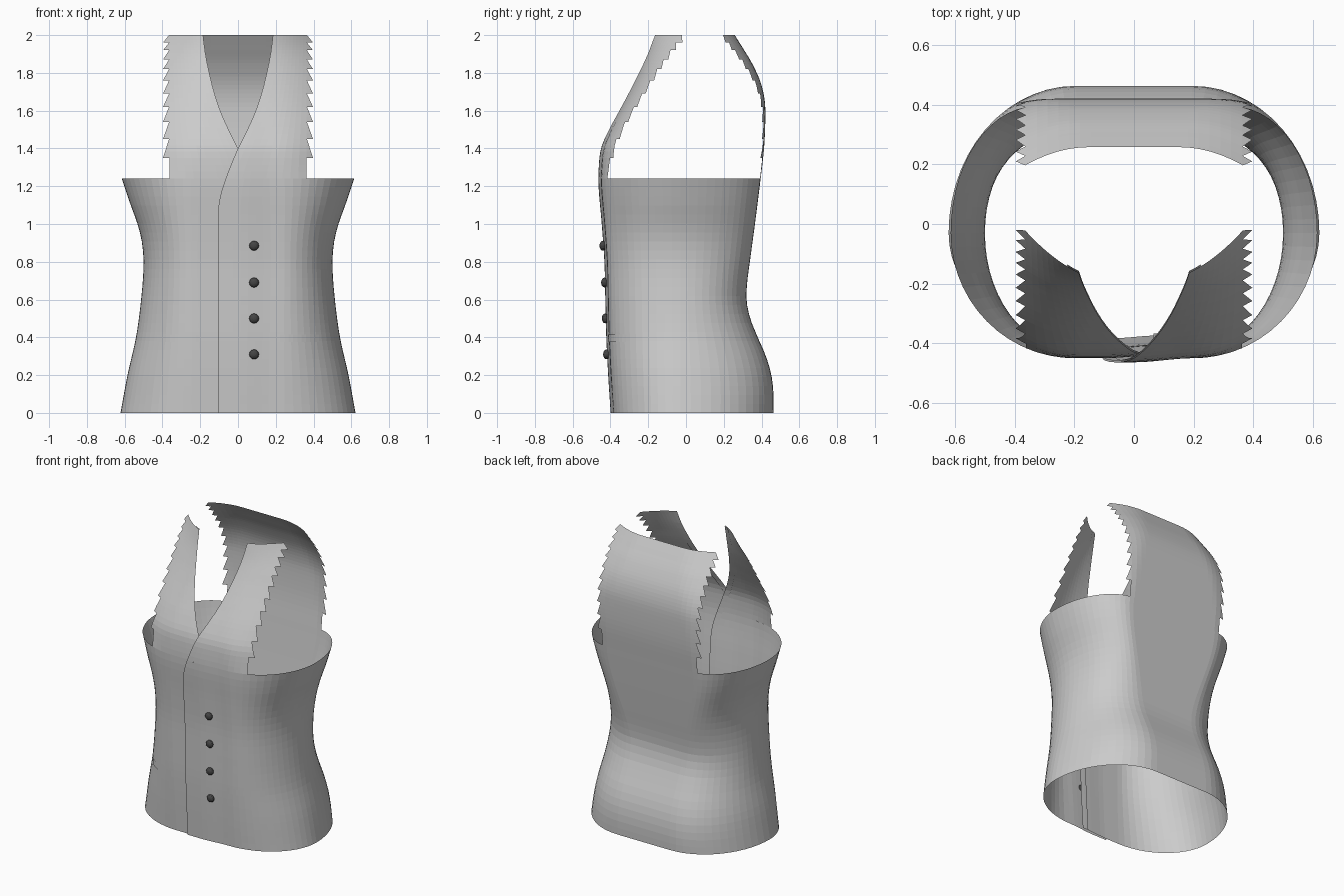
import bpy, bmesh, math
from mathutils import Vector

if "Cube" in bpy.data.objects:
    bpy.data.objects.remove(bpy.data.objects["Cube"])


def material(name, v):
    m = bpy.data.materials.new(name)
    m.diffuse_color = (v, v, v, 1)
    m.use_nodes = True
    m.node_tree.nodes["Principled BSDF"].inputs["Base Color"].default_value = m.diffuse_color
    return m


CLOTH = material("grey cloth", 0.6)
DARK = material("dark button", 0.06)


def curve(*pts):
    """Smooth function through (z, value) points."""
    def slope(i):
        a, b = pts[max(i - 1, 0)], pts[min(i + 1, len(pts) - 1)]
        return (b[1] - a[1]) / (b[0] - a[0])

    def f(z):
        z = min(max(z, pts[0][0]), pts[-1][0])
        i = 0
        while i < len(pts) - 2 and z > pts[i + 1][0]:
            i += 1
        (z0, v0), (z1, v1) = pts[i], pts[i + 1]
        h = z1 - z0
        t = (z - z0) / h
        return ((2*t**3 - 3*t*t + 1) * v0 + (t**3 - 2*t*t + t) * h * slope(i)
                + (3*t*t - 2*t**3) * v1 + (t**3 - t*t) * h * slope(i + 1))
    return f


# Silhouette of the garment by height
width = curve((0, .622), (.2, .585), (.4, .54), (.6, .513), (.78, .5), (.9, .508),
              (1, .532), (1.1, .568), (1.24, .615))
front = curve((0, -.385), (.2, -.398), (.4, -.408), (.6, -.413), (.8, -.418), (1, -.432),
              (1.2, -.449), (1.3, -.448), (1.4, -.436), (1.5, -.395), (1.6, -.345),
              (1.7, -.295), (1.8, -.25), (1.9, -.215), (2, -.195))
back = curve((0, .462), (.1, .463), (.2, .452), (.3, .423), (.4, .38), (.5, .34), (.6, .32),
             (.7, .325), (.8, .338), (1, .365), (1.24, .395), (1.4, .413), (1.55, .42),
             (1.65, .417), (1.75, .395), (1.85, .35), (1.93, .302), (2, .258))
back_flat = curve((0, .2), (.6, .2), (1.24, .33), (2, .15))
front_flat = curve((0, .2), (1.24, .2), (2, .05))
front_drop = curve((1.24, .043), (1.4, .055), (1.6, .065), (1.8, .095), (1.9, .13), (2, .19))
back_drop = curve((1.24, .007), (1.6, .015), (1.85, .045), (2, .07))
# Opening edge, overlapping below and V-neck above
edge = curve((0, -.105), (.9, -.105), (1.08, -.104), (1.17, -.088), (1.28, -.05), (1.4, 0),
             (1.5, .05), (1.6, .094), (1.7, .127), (1.8, .152), (1.9, .172), (2, .185))
YC = -.03
CHEST = 1.24


def smooth(t):
    t = min(max(t, 0), 1)
    return t * t * (3 - 2 * t)


def lap(x, side):
    """Right front lies over, left front tucks under."""
    return -.014 * (1 - smooth(x / .2)) if side > 0 else .012 * smooth((x + .1) / .2)


def front_y(x, z, side):
    a = front_flat(z)
    d = max(0, abs(x) - a)
    if z > CHEST:
        y = front(z) + front_drop(z) * (d / (.38 - a)) ** 2
    else:
        u = min(1, d / (width(z) - a))
        y = YC + (front(z) - YC) * math.sqrt(1 - u * u)
    return y + lap(x, side)


def back_y(x, z):
    a = back_flat(z)
    return back(z) - back_drop(z) * (max(0, abs(x) - a) / (.38 - a)) ** 2


def lin(a, b, n):
    return [a + (b - a) * i / n for i in range(n + 1)]


def sheet(name, grids, mat=CLOTH):
    """Mesh from one or more grids of points, welded where they meet."""
    bm = bmesh.new()
    for rows in grids:
        vs = [[bm.verts.new(p) for p in r] for r in rows]
        for r, s in zip(vs, vs[1:]):
            for i in range(len(r) - 1):
                bm.faces.new((r[i], r[i + 1], s[i + 1], s[i]))
    bmesh.ops.remove_doubles(bm, verts=bm.verts, dist=1e-4)
    me = bpy.data.meshes.new(name)
    bm.to_mesh(me)
    bm.free()
    me.materials.append(mat)
    ob = bpy.data.objects.new(name, me)
    bpy.context.collection.objects.link(ob)
    return ob


# Torso wrap: from the over edge, round the back, to the under edge
def ring(z):
    af, ab, w = front_flat(z), back_flat(z), width(z)
    q = lin(0, math.pi / 2, 14)
    pts = [(x, front_y(x, z, 1), z) for x in lin(edge(z), af, 8)]
    pts += [(af + (w - af) * math.sin(t), YC + (front(z) - YC) * math.cos(t)
             + lap(af, 1), z) for t in q[1:]]
    pts += [(ab + (w - ab) * math.cos(t), YC + (back(z) - YC) * math.sin(t), z) for t in q[1:]]
    pts += [(x, back(z), z) for x in lin(ab, -ab, 8)[1:]]
    pts += [(-ab - (w - ab) * math.sin(t), YC + (back(z) - YC) * math.cos(t), z) for t in q[1:]]
    pts += [(-af - (w - af) * math.cos(t), YC + (front(z) - YC) * math.sin(t), z) for t in q[1:]]
    pts += [(x, front_y(x, z, -1), z) for x in lin(-af, -edge(z), 8)[1:]]
    return pts


sheet("torso", [[ring(z) for z in lin(0, CHEST, 26)]])

# Ragged armhole steps shared by the upper panels
STEPS = [1.24, 1.35, 1.45, 1.54, 1.62, 1.69, 1.76, 1.82, 1.87, 1.92, 1.96, 2.0]
IN, OUT = .362, .397


def bands():
    for i, (z0, z1) in enumerate(zip(STEPS, STEPS[1:])):
        yield [(z, (IN + .001) if i == 0 else OUT + (IN + .003 - OUT) * t)
               for z, t in zip(lin(z0, z1, 3), lin(0, 1, 3))]


# Upper fronts
for side, name in ((1, "right_upper_front"), (-1, "left_upper_front")):
    sheet(name, [[[(side * x, front_y(side * x, z, side), z)
                   for x in lin(edge(z), IN, 10) + [o]] for z, o in band] for band in bands()])

# Upper back
sheet("upper_back", [[[(x, back_y(x, z), z) for x in [-o] + lin(-IN, IN, 20) + [o]]
                      for z, o in band] for band in bands()])

# Facing strips inside the opening edges
for side, name in ((1, "right_facing"), (-1, "left_facing")):
    sheet(name, [[[(side * x, front_y(side * x, z, side) + .006, z)
                   for x in lin(edge(z), edge(z) + .04, 2)] for z in lin(0, 2, 44)]])

# Pocket welts following the cloth
for side, name in ((1, "right_pocket"), (-1, "left_pocket")):
    sheet(name, [[[(side * x, front_y(side * x, z, side) - .004, z)
                   for x in lin(.2, .428, 10)] for z in (.375, .415)]])

# Buttons
for i, z in enumerate((.31, .5, .69, .885)):
    bm = bmesh.new()
    bmesh.ops.create_uvsphere(bm, u_segments=12, v_segments=8, radius=.026)
    for v in bm.verts:
        v.co = Vector((v.co.x + .085, v.co.z * .7 + front_y(.085, z, 1) - .008, v.co.y + z))
    bmesh.ops.recalc_face_normals(bm, faces=bm.faces)
    me = bpy.data.meshes.new("button")
    bm.to_mesh(me)
    bm.free()
    me.materials.append(DARK)
    bpy.context.collection.objects.link(bpy.data.objects.new("button_%d" % (i + 1), me))
